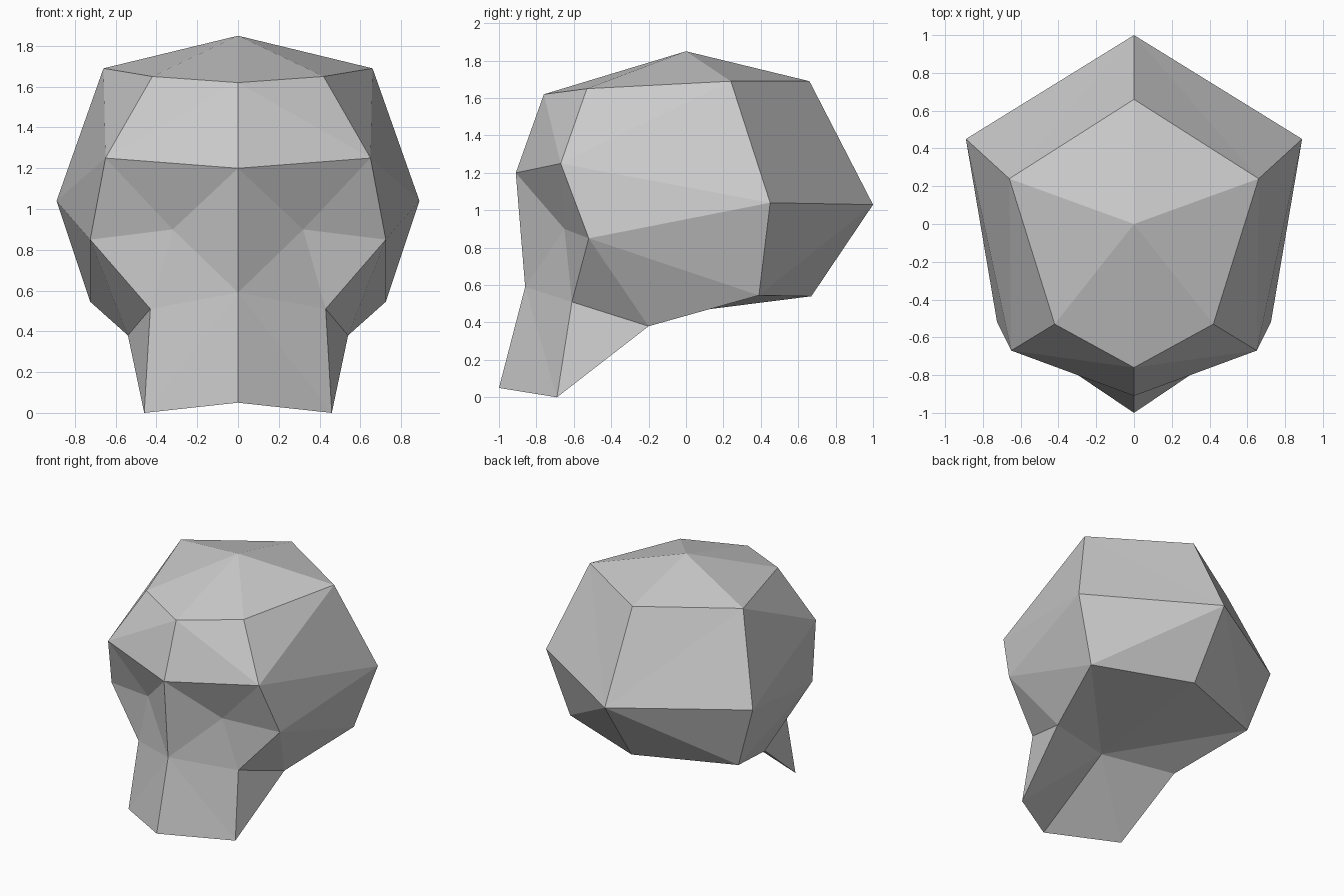
import bpy
import bmesh

default_cube = bpy.data.objects.get("Cube")
if default_cube:
    bpy.data.objects.remove(default_cube, do_unlink=True)

# Landmarks of the left half; those on x = 0 lie on the centre line
landmarks = {
    "apex": (0, 0, 1.85),
    "crown_back": (0, 0.66, 1.69),
    "crown_side": (0.66, 0.24, 1.69),
    "crown_corner": (0.42, -0.53, 1.65),
    "crown_front": (0, -0.76, 1.62),
    "rear": (0, 1, 1.03),
    "temple": (0.89, 0.45, 1.04),
    "brow_side": (0.65, -0.67, 1.25),
    "brow_mid": (0, -0.91, 1.2),
    "cheek": (0.725, -0.52, 0.85),
    "eye": (0.32, -0.65, 0.9),
    "nose": (0, -0.86, 0.59),
    "mouth_side": (0.43, -0.61, 0.51),
    "chin_mid": (0, -1, 0.05),
    "chin_side": (0.46, -0.69, 0),
    "jaw_hinge": (0.54, -0.2, 0.38),
    "base_side": (0.725, 0.39, 0.545),
    "base_back": (0, 0.67, 0.54),
    "base_mid": (0, -0.36, 0.41),
}

# Facets of the left half, grouped by area
cranium = [
    "apex crown_back crown_side",
    "apex crown_side crown_corner",
    "apex crown_corner crown_front",
    "crown_front crown_corner brow_side",
    "crown_front brow_side brow_mid",
    "crown_side brow_side crown_corner",
    "crown_side temple brow_side",
    "crown_side crown_back rear",
    "crown_side rear temple",
    "temple rear base_side",
    "rear base_back base_side",
]
face_front = [
    "brow_mid brow_side eye",
    "brow_side cheek eye",
    "brow_mid eye nose",
    "eye cheek mouth_side",
    "eye mouth_side nose",
    "brow_side temple cheek",
]
jaw_and_base = [
    "cheek temple base_side",
    "cheek base_side jaw_hinge",
    "cheek jaw_hinge mouth_side",
    "mouth_side jaw_hinge chin_side",
    "nose mouth_side chin_side",
    "nose chin_side chin_mid",
    "chin_mid chin_side base_mid",
    "chin_side jaw_hinge base_mid",
    "base_mid jaw_hinge base_side",
    "base_mid base_side base_back",
]

bm = bmesh.new()


def add_half(side):
    """Build one half of the head; side is +1 for left, -1 for right."""
    verts = {name: bm.verts.new((side * x, y, z))
             for name, (x, y, z) in landmarks.items()}
    for facet in cranium + face_front + jaw_and_base:
        bm.faces.new([verts[name] for name in facet.split()])


for side in (1, -1):
    add_half(side)

# Weld the halves along the centre line
bmesh.ops.remove_doubles(bm, verts=bm.verts[:], dist=0.001)
bmesh.ops.recalc_face_normals(bm, faces=bm.faces[:])

mesh = bpy.data.meshes.new("head")
bm.to_mesh(mesh)
bm.free()
mesh.shade_flat()

head = bpy.data.objects.new("head", mesh)
bpy.context.collection.objects.link(head)

# Plain grey surface
grey = bpy.data.materials.new("light_grey")
grey.use_nodes = True
colour = (0.6, 0.6, 0.6, 1)
grey.diffuse_color = colour
grey.node_tree.nodes["Principled BSDF"].inputs["Base Color"].default_value = colour
mesh.materials.append(grey)
